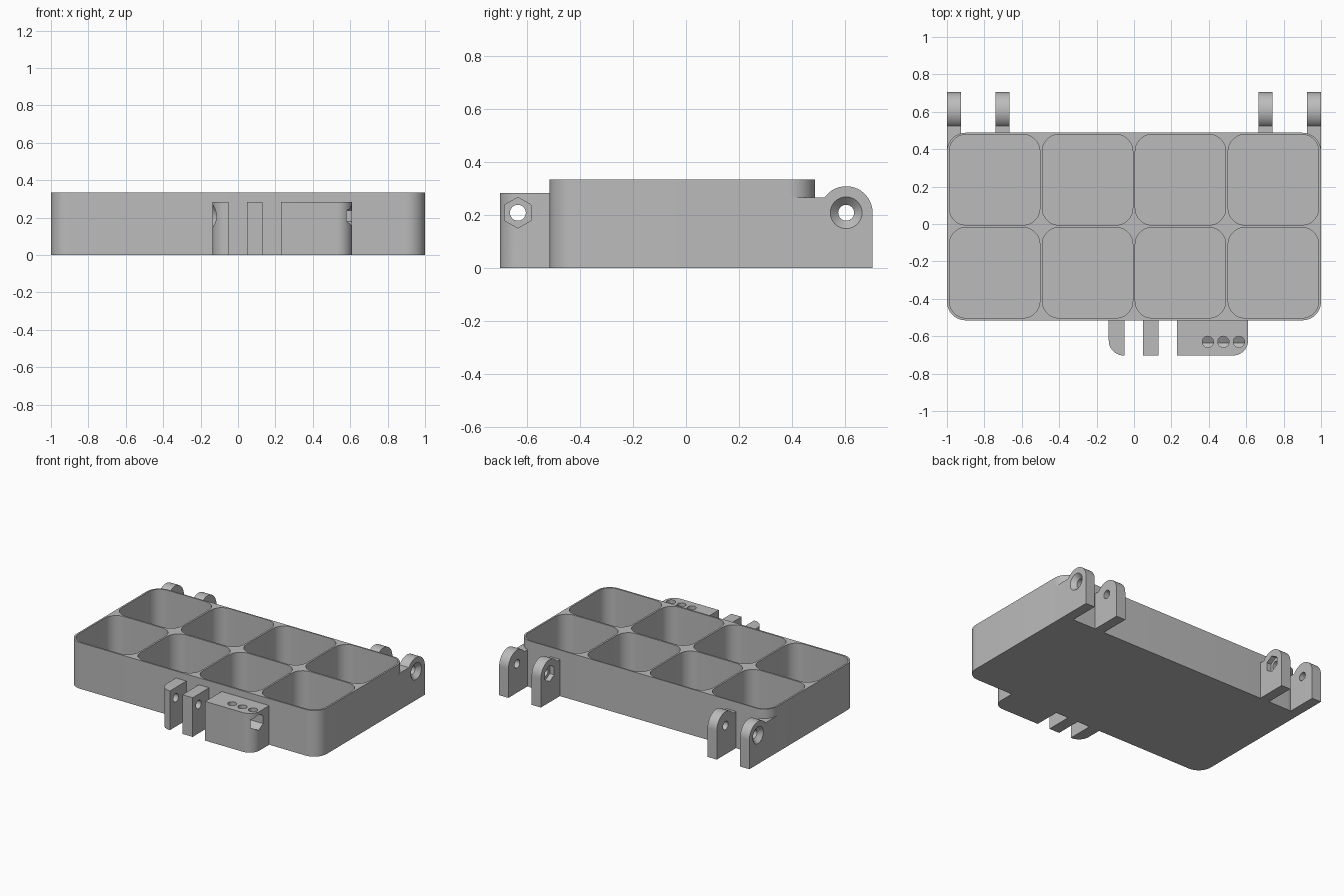
import bpy, bmesh, math
from mathutils import Vector

if "Cube" in bpy.data.objects:
    bpy.data.objects.remove(bpy.data.objects["Cube"])

grey = bpy.data.materials.new("grey plastic")
grey.diffuse_color = (0.5, 0.5, 0.5, 1)
grey.use_nodes = True
grey.node_tree.nodes["Principled BSDF"].inputs["Base Color"].default_value = grey.diffuse_color


def loft(name, pts_a, pts_b, axis, a, b):
    """Solid between two matching outlines: (y, z) along x or (x, y) along z."""
    put = (lambda p, t: Vector((t, p[0], p[1]))) if axis == "x" else (lambda p, t: Vector((p[0], p[1], t)))
    bm = bmesh.new()
    lo = [bm.verts.new(put(p, a)) for p in pts_a]
    hi = [bm.verts.new(put(p, b)) for p in pts_b]
    n = len(lo)
    bm.faces.new(lo)
    bm.faces.new(hi)
    for i in range(n):
        j = (i + 1) % n
        bm.faces.new((lo[i], lo[j], hi[j], hi[i]))
    bmesh.ops.recalc_face_normals(bm, faces=bm.faces)
    me = bpy.data.meshes.new(name)
    bm.to_mesh(me)
    bm.free()
    me.materials.append(grey)
    ob = bpy.data.objects.new(name, me)
    bpy.context.collection.objects.link(ob)
    return ob


def prism(name, pts, axis, a, b):
    return loft(name, pts, pts, axis, a, b)


def arc(cx, cy, r, start, end, n):
    return [(cx + r * math.cos(math.radians(start + (end - start) * i / n)),
             cy + r * math.sin(math.radians(start + (end - start) * i / n))) for i in range(n + 1)]


def circle(cx, cy, r, n=32):
    return arc(cx, cy, r, 0, 360, n)[:-1]


def hexagon(cx, cy, r=0.058):
    return arc(cx, cy, r, 30, 390, 6)[:-1]


def round_rect(x0, x1, y0, y1, radii):
    """Corner radii run from back right, anticlockwise."""
    pts = []
    for k, r in enumerate(radii):
        cx = x1 - r if k in (0, 3) else x0 + r
        cy = y1 - r if k in (0, 1) else y0 + r
        pts += arc(cx, cy, r, 90 * k, 90 * k + 90, 12) if r else [(cx, cy)]
    return pts


def cut(ob, cutters):
    for c in cutters:
        m = ob.modifiers.new("cut", "BOOLEAN")
        m.operation, m.solver, m.object = "DIFFERENCE", "EXACT", c
    dg = bpy.context.evaluated_depsgraph_get()
    me = bpy.data.meshes.new_from_object(ob.evaluated_get(dg))
    ob.modifiers.clear()
    ob.data = me


def countersink(y, z, face, side):
    """Cone widening to radius 0.06 at the face; side is the outward direction."""
    return loft("countersink_cutter", circle(y, z, 0.07), circle(y, z, 0.028), "x",
                face + side * 0.01, face - side * 0.032)


parts, helpers = [], []

# Tray with eight rounded compartments
tray = prism("tray", round_rect(-1, 1, -0.515, 0.488, [0.1] * 4), "z", 0, 0.333)
cells = []
for cx in (-0.7455, -0.2485, 0.2485, 0.7455):
    for cy in (0.2365, -0.2605):
        cells.append(prism("compartment_cutter", round_rect(
            cx - 0.242, cx + 0.242, cy - 0.242, cy + 0.242, [0.09] * 4), "z", 0.02, 0.4))
cut(tray, cells)
parts.append(tray)
helpers += cells

# Rear hinge lugs: outer ones countersunk, inner ones with nut pockets
HY, HZ = 0.605, 0.208
pin = prism("hinge_pin_cutter", circle(HY, HZ, 0.03), "x", -1.2, 1.2)
helpers.append(pin)
for side, label in ((-1, "left"), (1, "right")):
    for kind, x0, x1, start in (("outer", 0.926, 1.0, 0.39), ("inner", 0.666, 0.74, 0.482)):
        profile = [(start, 0), (0.705, 0)] + arc(HY, HZ, 0.1, 0, 145.2, 24) + [(start, 0.265)]
        lug = prism(f"{label}_{kind}_hinge_lug", profile, "x", side * x0, side * x1)
        if kind == "outer":
            extra = [countersink(HY, HZ, side, side)] + cells
        else:
            extra = [prism("nut_cutter", hexagon(HY, HZ), "x", side * 0.6, side * 0.7)]
        cut(lug, [pin] + extra)
        helpers.append(extra[0])
        parts.append(lug)

# Front latch lugs and pin block
LY, LZ, TOP = -0.635, 0.208, 0.283
bore = prism("latch_pin_cutter", circle(LY, LZ, 0.03), "x", -0.4, 0.9)
sink = countersink(LY, LZ, -0.135, -1)
pocket = prism("long_nut_cutter", hexagon(LY, LZ), "x", 0.35, 0.8)
vents = [prism("top_hole_cutter", circle(x, -0.63, 0.03), "z", LZ, 0.4) for x in (0.395, 0.478, 0.561)]
helpers += [bore, sink, pocket] + vents
for name, x0, x1, radii, cutters in (
        ("left_latch_lug", -0.135, -0.052, (0, 0, 0.08, 0), [bore, sink]),
        ("middle_latch_lug", 0.048, 0.13, (0, 0, 0, 0), [bore]),
        ("latch_block", 0.23, 0.61, (0, 0, 0, 0.08), [bore, pocket] + vents)):
    ob = prism(name, round_rect(x0, x1, -0.703, -0.507, radii), "z", 0, TOP)
    cut(ob, cutters)
    parts.append(ob)

for h in helpers:
    bpy.data.objects.remove(h)

# Smooth rounded surfaces, keep sharp edges
for ob in parts:
    bpy.ops.object.select_all(action="DESELECT")
    ob.select_set(True)
    bpy.context.view_layer.objects.active = ob
    bpy.ops.object.shade_smooth_by_angle(angle=math.radians(30))
